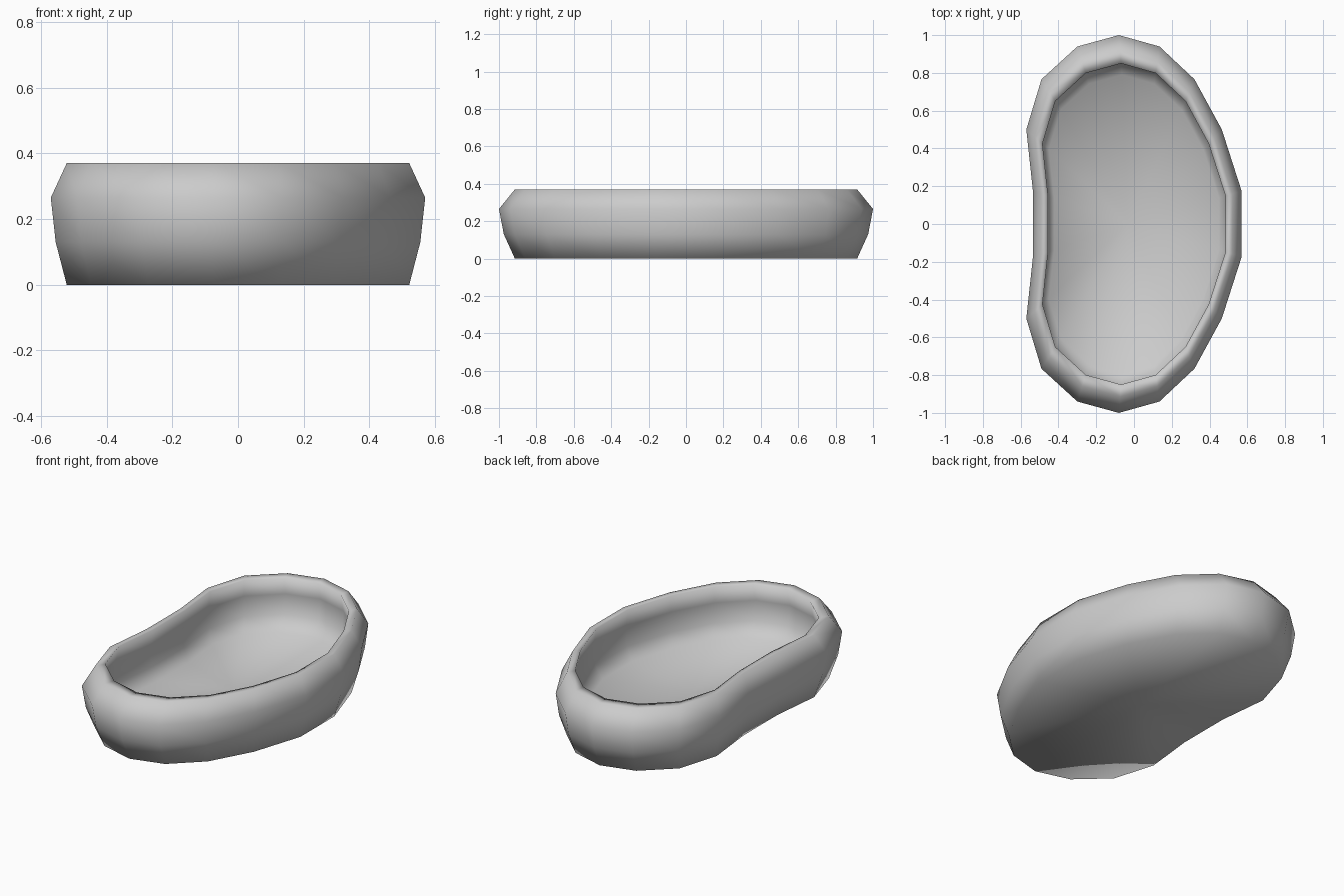
import bpy
import bmesh
from math import cos, pi

cube = bpy.data.objects.get("Cube")
if cube:
    bpy.data.objects.remove(cube, do_unlink=True)

# One plain grey material
grey = bpy.data.materials.new("light_grey")
grey.use_nodes = True
colour = (0.6, 0.6, 0.6, 1)
grey.diffuse_color = colour
grey.node_tree.nodes["Principled BSDF"].inputs["Base Color"].default_value = colour

# Kidney outline: x values run from the back tip down each side to the middle
tip = -0.08
bulged_side = [0.135, 0.32, 0.465, 0.57]
hollow_side = [-0.30, -0.49, -0.57, -0.535]
xs = ([tip] + bulged_side + bulged_side[::-1]
      + [tip] + hollow_side + hollow_side[::-1])
outline = [(x, cos(i * pi / 9)) for i, x in enumerate(xs[:10])]
outline += [(x, -cos(i * pi / 9)) for i, x in enumerate(xs[10:], 1)]

# Section of the wall as (scale, height): outside, flat rim, rounded inside
section = [(0.915, 0), (0.974, 0.13), (1, 0.265), (0.915, 0.37),
           (0.85, 0.37), (0.875, 0.265), (0.86, 0.15), (0.79, 0.075)]

bm = bmesh.new()
rings = [[bm.verts.new((x * s, y * s, z)) for x, y in outline] for s, z in section]
for low, high in zip(rings, rings[1:]):
    for i in range(len(outline)):
        j = (i + 1) % len(outline)
        bm.faces.new((low[i], low[j], high[j], high[i]))

# Base and inner floor, each fanned around its centre
caps = [bm.faces.new(rings[0]), bm.faces.new(rings[-1])]
bmesh.ops.poke(bm, faces=caps)
bmesh.ops.recalc_face_normals(bm, faces=bm.faces)
for face in bm.faces:
    face.smooth = True

mesh = bpy.data.meshes.new("kidney_basin")
bm.to_mesh(mesh)
bm.free()
mesh.materials.append(grey)
basin = bpy.data.objects.new("kidney_basin", mesh)
bpy.context.collection.objects.link(basin)
